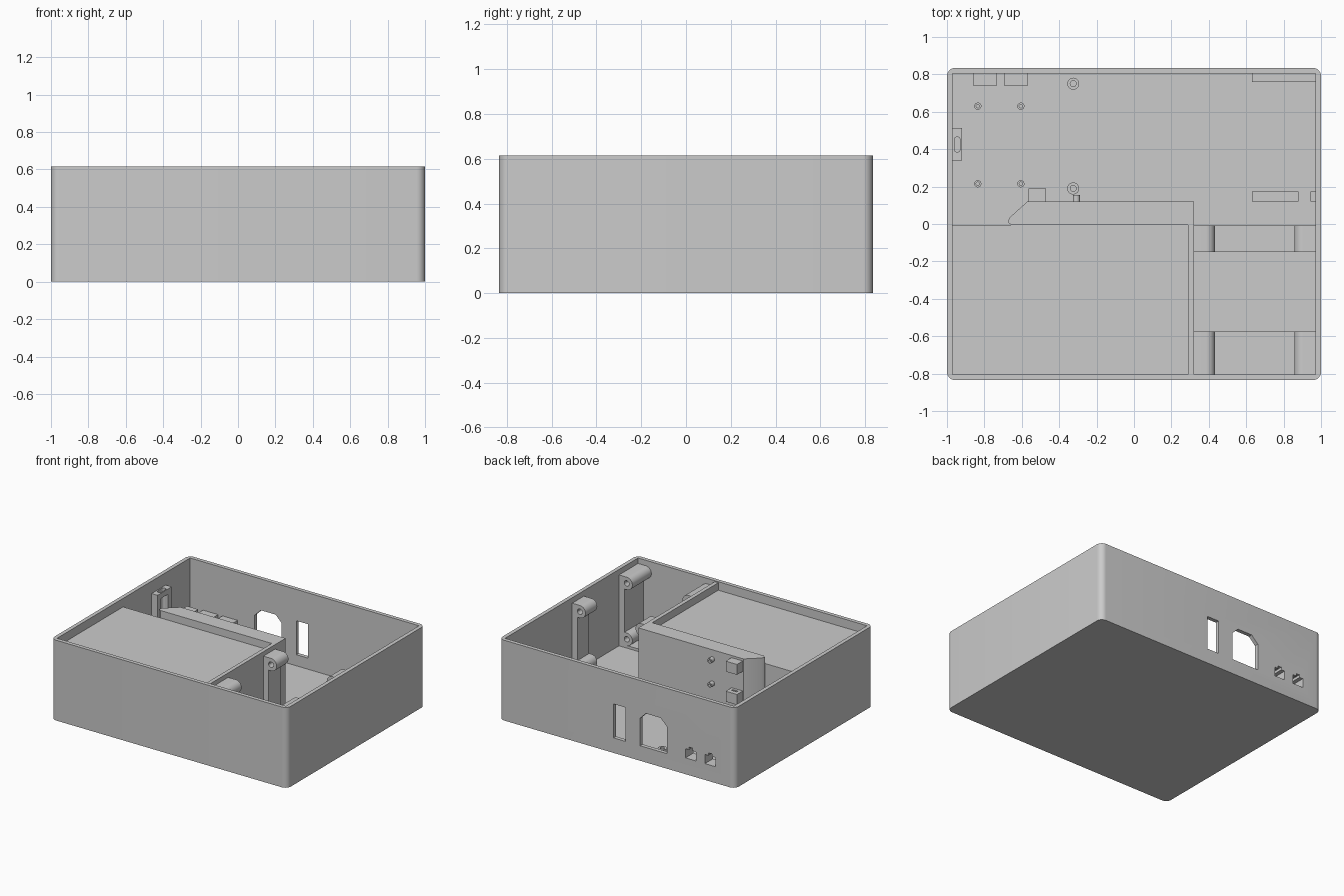
import bpy, bmesh, math
from mathutils import Vector

if "Cube" in bpy.data.objects:
    bpy.data.objects.remove(bpy.data.objects["Cube"])

grey = bpy.data.materials.new("light_grey")
grey.diffuse_color = (0.6, 0.6, 0.6, 1)
grey.use_nodes = True
grey.node_tree.nodes["Principled BSDF"].inputs["Base Color"].default_value = grey.diffuse_color


def prism(name, pts, axis, a, b):
    """Extrude a 2D profile along z (profile x,y) or y (profile x,z) from a to b."""
    def place(u, v, w):
        return Vector((u, v, w)) if axis == 'z' else Vector((u, w, v))
    bm = bmesh.new()
    lo = [bm.verts.new(place(u, v, a)) for u, v in pts]
    hi = [bm.verts.new(place(u, v, b)) for u, v in pts]
    bm.faces.new(lo)
    bm.faces.new(hi)
    n = len(pts)
    for i in range(n):
        j = (i + 1) % n
        bm.faces.new((lo[i], lo[j], hi[j], hi[i]))
    bmesh.ops.recalc_face_normals(bm, faces=bm.faces)
    me = bpy.data.meshes.new(name)
    bm.to_mesh(me)
    bm.free()
    me.materials.append(grey)
    ob = bpy.data.objects.new(name, me)
    bpy.context.collection.objects.link(ob)
    return ob


def box(name, x0, x1, y0, y1, z0, z1):
    return prism(name, [(x0, y0), (x1, y0), (x1, y1), (x0, y1)], 'z', z0, z1)


def arc(cx, cy, r, a0, a1, n):
    return [(cx + r * math.cos(math.radians(a0 + (a1 - a0) * i / n)),
             cy + r * math.sin(math.radians(a0 + (a1 - a0) * i / n))) for i in range(n + 1)]


def circle(cx, cy, r, n=24):
    return arc(cx, cy, r, 0, 360 - 360 / n, n - 1)


def cut(ob, *cutters):
    for c in cutters:
        m = ob.modifiers.new("cut", 'BOOLEAN')
        m.operation = 'DIFFERENCE'
        m.solver = 'EXACT'
        m.object = c
    bpy.context.view_layer.update()
    dg = bpy.context.evaluated_depsgraph_get()
    me = bpy.data.meshes.new_from_object(ob.evaluated_get(dg))
    ob.modifiers.clear()
    ob.data = me
    for c in cutters:
        bpy.data.objects.remove(c)


W, D, H, R = 1.0, 0.835, 0.615, 0.045      # outer half sizes, height, corner radius
IX, IY, FLOOR = 0.97, 0.805, 0.03          # inner half sizes and floor top
PORTS = (-0.625, -0.79)

# Open tray with rounded upright corners
outline = []
for sx, sy, a in ((1, 1, 0), (-1, 1, 90), (-1, -1, 180), (1, -1, 270)):
    outline += arc(sx * (W - R), sy * (D - R), R, a, a + 90, 8)
shell = prism("case_shell", outline, 'z', 0, H)

# Openings in the rear wall: switch slot, chamfered socket, two notched ports
socket = [(-0.425, 0.115), (-0.195, 0.115), (-0.195, 0.325), (-0.245, 0.375),
          (-0.37, 0.375), (-0.425, 0.32)]
cutters = [box("cavity", -IX, IX, -IY, IY, FLOOR, H + 0.1),
           box("slot", -0.07, 0.03, 0.7, 0.9, 0.115, 0.375),
           prism("socket", socket, 'y', 0.7, 0.9)]


def port_cutter(c):
    pts = [(c - 0.045, 0.125), (c + 0.045, 0.125), (c + 0.045, 0.195), (c + 0.015, 0.195),
           (c + 0.015, 0.215), (c - 0.015, 0.215), (c - 0.015, 0.195), (c - 0.045, 0.195)]
    return prism("port", pts, 'y', 0.7, 0.9)


cut(shell, *cutters, *[port_cutter(c) for c in PORTS])

# Port holders inside the rear wall
for c in PORTS:
    holder = box("port_holder", c - 0.07, c + 0.058, 0.74, IY, FLOOR, 0.245)
    cut(holder, port_cutter(c))

# Raised platform, partition beside it, and thick rear wall with a chamfered end
box("platform", -IX, 0.29, -IY, -0.005, FLOOR, 0.55)
box("partition", 0.29, 0.32, -IY, 0.0, FLOOR, 0.607)
prism("platform_rear_wall", [(-0.655, -0.005), (0.32, -0.005), (0.32, 0.12), (-0.57, 0.12),
                             (-0.665, 0.035), (-0.675, 0.01)], 'z', FLOOR, 0.607)

# Tabs and screw stubs on the thick wall
for z in (0.51, 0.28):
    tab = box("wall_tab", -0.565, -0.47, 0.12, 0.19, z, z + 0.08)
    if z < 0.4:
        cut(tab, box("slit", -0.54, -0.495, 0.14, 0.155, z + 0.04, z + 0.1))
for z in (0.535, 0.35):
    stub = prism("screw_stub", circle(-0.308, z, 0.019), 'y', 0.12, 0.155)
    cut(stub, prism("hole", circle(-0.308, z, 0.009, 16), 'y', 0.13, 0.2))

# Drive bay: floor bars, and posts with an upper and a lower screw boss on each side
for y0, y1 in ((-0.15, -0.008), (-IY, -0.575)):
    box("bay_floor_bar", 0.32, IX, y0, y1, FLOOR, 0.05)
    for wall, s in ((0.32, 1), (IX, -1)):
        xs = sorted((wall, wall + s * 0.045))
        box("bay_post", xs[0], xs[1], y0, y1, FLOOR, 0.525)
        for z in (0.525, 0.098):
            cx, r = wall + s * 0.065, 0.048
            pts = [(wall, z - r)]
            pts += [(cx + s * (u - cx), v) for u, v in arc(cx, z, r, -90, 90, 14)]
            pts += [(wall, z + r)]
            boss = prism("bay_boss", pts, 'y', y0, y1)
            cut(boss, prism("hole", circle(cx, z, 0.021), 'y', y0 + 0.01, y1 + 0.1)
                if y0 < -0.5 else prism("hole", circle(cx, z, 0.021), 'y', y0 - 0.1, y1 + 0.1))

# Low rails at the rear right
box("rear_rail", 0.63, IX, 0.76, IY, FLOOR, 0.09)
box("middle_rail", 0.63, 0.88, 0.12, 0.175, FLOOR, 0.09)
box("middle_rail_end", 0.945, IX, 0.12, 0.175, FLOOR, 0.09)


# Hollow standoffs on the floor
def standoff(name, x, y, r, hole, top):
    ob = prism(name, circle(x, y, r), 'z', FLOOR, top)
    cut(ob, prism("hole", circle(x, y, hole, 16), 'z', FLOOR + 0.01, top + 0.1))


for x in (-0.835, -0.605):
    for y in (0.215, 0.63):
        standoff("small_standoff", x, y, 0.019, 0.009, 0.08)
for y in (0.19, 0.75):
    standoff("large_standoff", -0.325, y, 0.032, 0.016, 0.1)

# Side bracket on the left wall with an oval well and an open middle
bracket = box("side_bracket", -IX, -0.92, 0.34, 0.512, 0.27, 0.52)
oval = arc(-0.945, 0.45, 0.016, 0, 180, 8) + arc(-0.945, 0.4, 0.016, 180, 360, 8)
cut(bracket, prism("well", oval, 'z', 0.3, 0.6),
    box("window", -0.95, -0.9, 0.385, 0.465, 0.32, 0.48))

# Smooth the round parts and keep crisp edges
bpy.ops.object.select_all(action='SELECT')
bpy.context.view_layer.objects.active = shell
bpy.ops.object.shade_smooth_by_angle(angle=math.radians(30))
